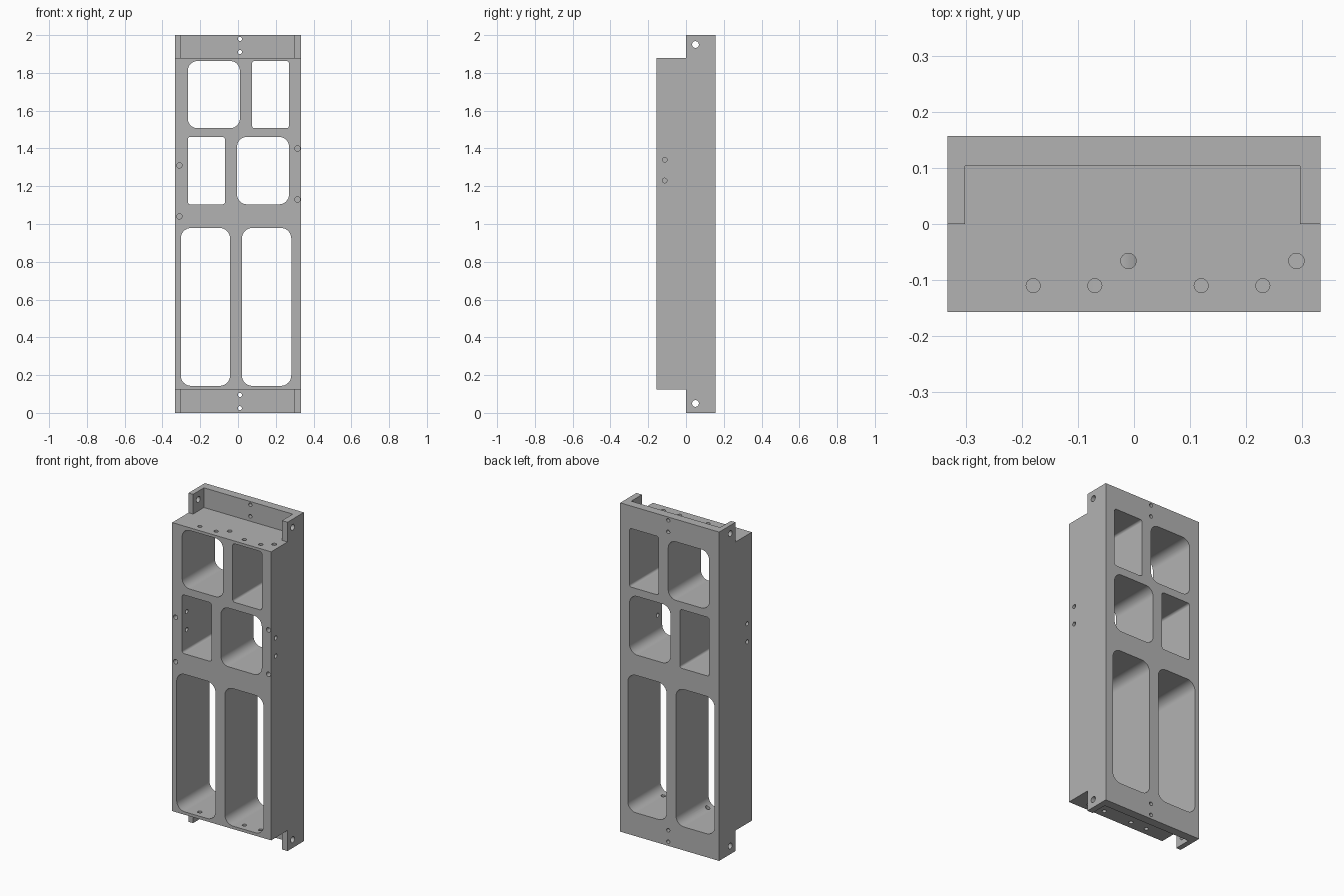
import bpy, bmesh, math
from mathutils import Vector

cube = bpy.data.objects.get("Cube")
if cube:
    bpy.data.objects.remove(cube, do_unlink=True)

metal = bpy.data.materials.new("grey metal")
metal.use_nodes = True
GREY = (0.45, 0.45, 0.45, 1)
metal.diffuse_color = GREY
metal.node_tree.nodes["Principled BSDF"].inputs["Base Color"].default_value = GREY


def prism(name, outline, axis, lo, hi):
    """Extrude a 2D outline along an axis from lo to hi."""
    place = {"x": lambda a, b, d: (d, a, b),
             "y": lambda a, b, d: (a, d, b),
             "z": lambda a, b, d: (a, b, d)}[axis]
    bm = bmesh.new()
    face = bm.faces.new([bm.verts.new(place(a, b, lo)) for a, b in outline])
    out = bmesh.ops.extrude_face_region(bm, geom=[face])
    moved = [v for v in out["geom"] if isinstance(v, bmesh.types.BMVert)]
    bmesh.ops.translate(bm, verts=moved, vec=Vector(place(0, 0, hi - lo)))
    bmesh.ops.recalc_face_normals(bm, faces=bm.faces)
    mesh = bpy.data.meshes.new(name)
    bm.to_mesh(mesh)
    bm.free()
    mesh.materials.append(metal)
    obj = bpy.data.objects.new(name, mesh)
    bpy.context.collection.objects.link(obj)
    return obj


def rounded(x0, x1, z0, z1, r, steps=8):
    corners = [(x1 - r, z1 - r), (x0 + r, z1 - r), (x0 + r, z0 + r), (x1 - r, z0 + r)]
    return [(cx + r * math.cos(t), cz + r * math.sin(t))
            for q, (cx, cz) in enumerate(corners)
            for t in [math.pi / 2 * (q + i / steps) for i in range(steps + 1)]]


def circle(a, b, r, n=24):
    return [(a + r * math.cos(math.tau * i / n), b + r * math.sin(math.tau * i / n))
            for i in range(n)]


def cut(outline, axis, lo, hi):
    cutter = prism("cutter", outline, axis, lo, hi)
    cutter.hide_render = True
    mod = frame.modifiers.new("cut", "BOOLEAN")
    mod.operation, mod.solver, mod.object = "DIFFERENCE", "EXACT", cutter
    bpy.ops.object.modifier_apply(modifier=mod.name)
    bpy.data.objects.remove(cutter, do_unlink=True)


# Solid block
W, D = 0.333, 0.157
frame = prism("frame", [(-W, -D), (W, -D), (W, D), (-W, D)], "z", 0, 2)
bpy.context.view_layer.objects.active = frame
frame.select_set(True)

# End steps, leaving a U-shaped flange at the back
step = [(-0.5, -0.3), (0.5, -0.3), (0.5, 0), (0.296, 0),
        (0.296, 0.104), (-0.302, 0.104), (-0.302, 0), (-0.5, 0)]
cut(step, "z", 1.88, 2.1)
cut(step, "z", -0.1, 0.125)

# Rounded windows through the body
for window in [(-0.266, 0.01, 1.507, 1.863, 0.052), (0.074, 0.27, 1.507, 1.863, 0.014),
               (-0.266, -0.069, 1.104, 1.461, 0.014), (-0.005, 0.27, 1.104, 1.461, 0.052),
               (-0.303, -0.042, 0.143, 0.979, 0.055), (0.021, 0.282, 0.143, 0.979, 0.055)]:
    cut(rounded(*window), "y", -0.3, 0.3)

# Holes in the top and bottom shelves
for x in (-0.18, -0.07, 0.12, 0.23):
    cut(circle(x, -0.11, 0.0125), "z", 1.84, 1.95)
    cut(circle(x, -0.11, 0.0125), "z", 0.05, 0.17)
for x in (-0.01, 0.29):
    cut(circle(x, -0.066, 0.0138), "z", 1.83, 1.95)

# Blind holes in the front face
for x, z in [(-0.31, 1.31), (-0.31, 1.04), (0.315, 1.40), (0.315, 1.13)]:
    cut(circle(x, z, 0.014), "y", -0.3, -0.08)

# Holes through each side wall
for z in (1.34, 1.23):
    cut(circle(-0.113, z, 0.0125), "x", -0.5, -0.2)
    cut(circle(-0.113, z, 0.0125), "x", 0.2, 0.5)

# Flange holes
for z in (1.95, 0.05):
    cut(circle(0.05, z, 0.018), "x", -0.5, 0.5)
for z in (1.98, 1.91, 0.095, 0.025):
    cut(circle(0.01, z, 0.011), "y", 0.05, 0.3)

# Smooth fillets with flat walls
bpy.ops.object.shade_smooth_by_angle(angle=math.radians(30))
normals = frame.modifiers.new("weighted normals", "WEIGHTED_NORMAL")
normals.keep_sharp = True
